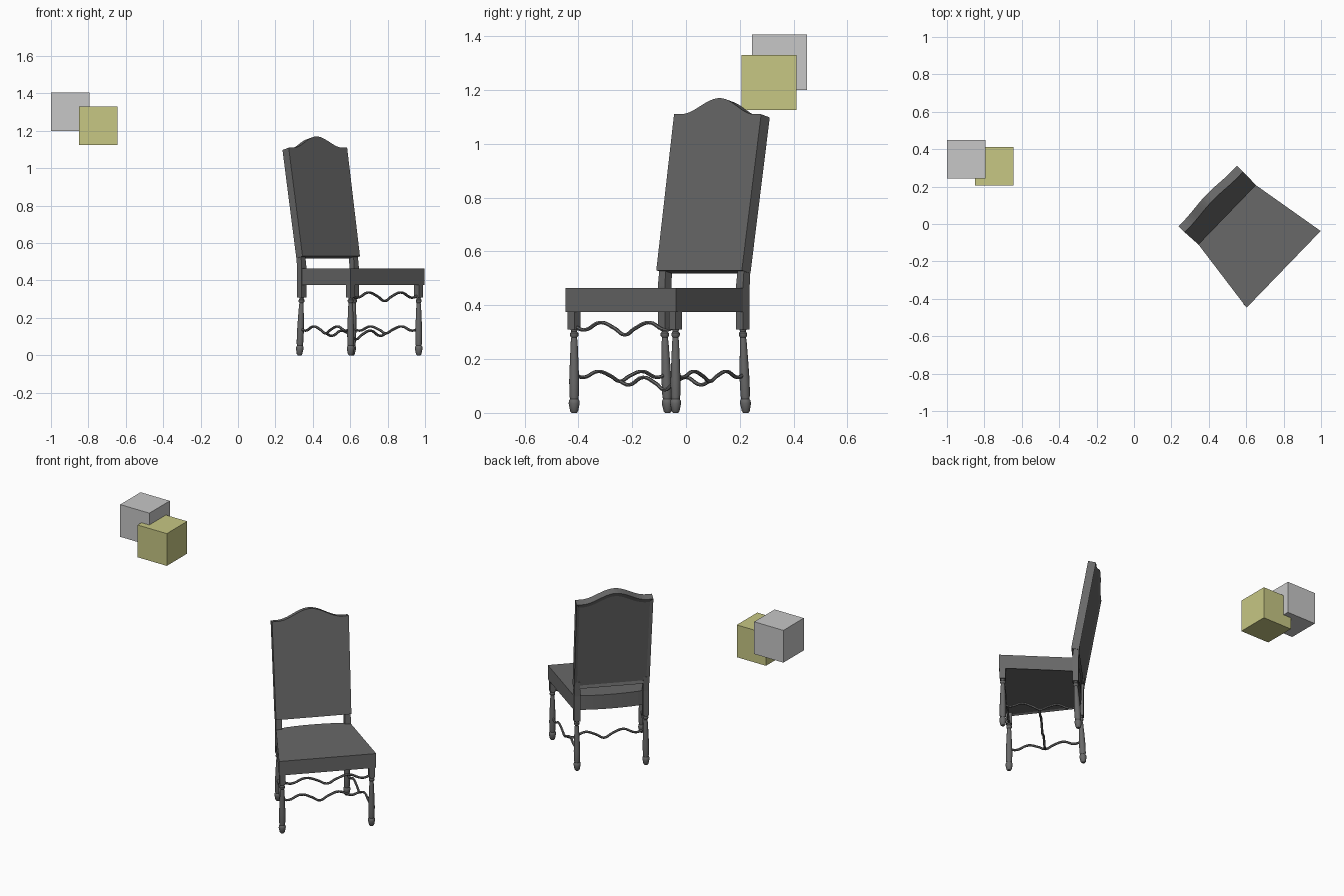
import bpy, bmesh
from math import pi, cos, sin, radians
from mathutils import Matrix, Vector

cube = bpy.data.objects.get("Cube")
if cube:
    bpy.data.objects.remove(cube, do_unlink=True)


def material(name, colour):
    m = bpy.data.materials.new(name)
    m.use_nodes = True
    m.diffuse_color = (*colour, 1)
    m.node_tree.nodes["Principled BSDF"].inputs["Base Color"].default_value = (*colour, 1)
    return m


DARK = material("dark_grey", (0.14, 0.14, 0.14))
LIGHT = material("light_grey", (0.57, 0.57, 0.57))
YELLOW = material("dull_yellow", (0.57, 0.57, 0.23))

# Chair frame: origin at the middle of the seat front, turned about z
CHAIR = Matrix.Translation((0.80, -0.2425, 0)) @ Matrix.Rotation(radians(46), 4, 'Z')


def add_object(name, mesh, mat, matrix=CHAIR, smooth=False):
    mesh.materials.clear()
    mesh.materials.append(mat)
    ob = bpy.data.objects.new(name, mesh)
    bpy.context.collection.objects.link(ob)
    ob.matrix_world = matrix
    if smooth:
        bpy.ops.object.select_all(action='DESELECT')
        ob.select_set(True)
        bpy.context.view_layer.objects.active = ob
        bpy.ops.object.shade_smooth_by_angle(angle=radians(35))
    return ob


def finish(bm, name, mat=DARK, matrix=CHAIR, smooth=False):
    bmesh.ops.recalc_face_normals(bm, faces=bm.faces[:])
    mesh = bpy.data.meshes.new(name)
    bm.to_mesh(mesh)
    bm.free()
    return add_object(name, mesh, mat, matrix, smooth)


def box(name, centre, size, mat, matrix=CHAIR):
    bm = bmesh.new()
    bmesh.ops.create_cube(bm, size=1)
    for v in bm.verts:
        v.co = Vector(a * b for a, b in zip(v.co, size)) + Vector(centre)
    return finish(bm, name, mat, matrix)


def prism(outline, offset):
    """Extrude a closed outline along an offset; returns bmesh and far cap."""
    bm = bmesh.new()
    face = bm.faces.new([bm.verts.new(p) for p in outline])
    new = bmesh.ops.extrude_face_region(bm, geom=[face], use_keep_orig=True)["geom"]
    cap = [g for g in new if isinstance(g, bmesh.types.BMFace)][0]
    bmesh.ops.translate(bm, verts=cap.verts[:], vec=offset)
    bmesh.ops.recalc_face_normals(bm, faces=bm.faces[:])
    return bm, cap


def loft(name, sections, smooth=False):
    """Skin a stack of equal-length rings and close the ends."""
    bm = bmesh.new()
    rings = [[bm.verts.new(p) for p in s] for s in sections]
    n = len(rings[0])
    for a, b in zip(rings, rings[1:]):
        for i in range(n):
            j = (i + 1) % n
            bm.faces.new((a[i], a[j], b[j], b[i]))
    bm.faces.new(rings[0])
    bm.faces.new(rings[-1])
    return finish(bm, name, smooth=smooth)


# Seat: tapered towards the back, with a bowed rear edge
bow = [(0.22 * cos(a), 0.425 + 0.035 * sin(a)) for a in [pi * i / 12 for i in range(13)]]
seat_outline = [(-0.285, 0), (0.285, 0)] + bow
bm, cap = prism([(x, y, 0.465) for x, y in seat_outline], (0, 0, -0.09))
bmesh.ops.inset_individual(bm, faces=[cap], thickness=0.015, depth=-0.006)
finish(bm, "seat")

# Backrest: leaning panel with an arched top and a recessed rear panel


def lean(z):
    return 0.419 + (z - 0.53) * 0.171


def arch(x):
    return 1.11 + 0.03 * (1 + cos(pi * min(abs(x) / 0.19, 1)))


top = [0.225 - 0.45 * i / 28 for i in range(29)]
front = [(-0.221, lean(0.53), 0.53), (0.221, lean(0.53), 0.53)]
front += [(x, lean(arch(x)), arch(x)) for x in top]
bm, cap = prism(front, (0, 0.046, -0.012))
bmesh.ops.inset_individual(bm, faces=[cap], thickness=0.025, depth=-0.008)
finish(bm, "backrest")

# Turned leg profile: (radius, height)
PROFILE = [(0.010, 0.0), (0.015, 0.006), (0.021, 0.035), (0.020, 0.045), (0.016, 0.052),
           (0.018, 0.065), (0.019, 0.12), (0.016, 0.2), (0.013, 0.265), (0.011, 0.28),
           (0.016, 0.287), (0.016, 0.296), (0.011, 0.302), (0.014, 0.312)]


def turned_leg(name, x, y, splay):
    sections = []
    for r, z in PROFILE:
        cy = y + splay * (1 - z / 0.31)
        sections.append([(x + r * cos(2 * pi * i / 12), cy + r * sin(2 * pi * i / 12), z)
                         for i in range(12)])
    loft(name, sections, smooth=True)


def square(x, y, z, w):
    return [(x + sx * w, y + sy * w, z) for sx, sy in ((-1, -1), (1, -1), (1, 1), (-1, 1))]


FX, FY, BX, BY = 0.262, 0.022, 0.202, 0.444

for side, s in (("left", 1), ("right", -1)):
    turned_leg("front_leg_" + side, s * FX, FY, 0)
    turned_leg("back_leg_" + side, s * BX, BY, 0.016)
    box("front_leg_block_" + side, (s * FX, FY, 0.345), (0.034, 0.034, 0.07), DARK)
    # Back post from the leg up into the backrest
    loft("back_post_" + side, [square(s * BX, BY, 0.31, 0.018),
                               square(s * BX, BY, 0.47, 0.018),
                               square(s * BX, BY + 0.008, 0.56, 0.016)])

# Scalloped stretchers: wavy rods, mirrored about their middle
WAVE = [(0, 0), (0.1, -0.014), (0.26, 0.014), (0.4, -0.008), (0.5, -0.032)]


def stretcher(name, start, end, scale):
    wave = WAVE + [(1 - t, h) for t, h in reversed(WAVE[:-1])]
    cu = bpy.data.curves.new(name, 'CURVE')
    cu.dimensions = '3D'
    cu.bevel_depth = 0.007
    cu.bevel_resolution = 1
    cu.resolution_u = 5
    cu.use_fill_caps = True
    sp = cu.splines.new('BEZIER')
    sp.bezier_points.add(len(wave) - 1)
    for p, (t, h) in zip(sp.bezier_points, wave):
        p.co = Vector(start).lerp(Vector(end), t) + Vector((0, 0, h * scale))
        p.handle_left_type = p.handle_right_type = 'AUTO'
    tmp = bpy.data.objects.new(name + "_path", cu)
    bpy.context.collection.objects.link(tmp)
    deps = bpy.context.evaluated_depsgraph_get()
    mesh = bpy.data.meshes.new_from_object(tmp.evaluated_get(deps))
    bpy.data.objects.remove(tmp, do_unlink=True)
    mesh.name = name
    add_object(name, mesh, DARK, smooth=True)


stretcher("front_stretcher", (-FX, FY, 0.322), (FX, FY, 0.322), 1)
for side, s in (("left", 1), ("right", -1)):
    stretcher("side_stretcher_" + side, (s * FX, FY, 0.143), (s * BX, BY + 0.008, 0.143), 0.8)
MID = (FX + BX) / 2
stretcher("cross_stretcher", (-MID, 0.235, 0.118), (MID, 0.235, 0.118), 1)

# Two floating cubes that overlap
box("grey_cube", (-0.897, 0.347, 1.303), (0.205, 0.205, 0.205), LIGHT, Matrix())
box("yellow_cube", (-0.747, 0.308, 1.228), (0.205, 0.205, 0.205), YELLOW, Matrix())
